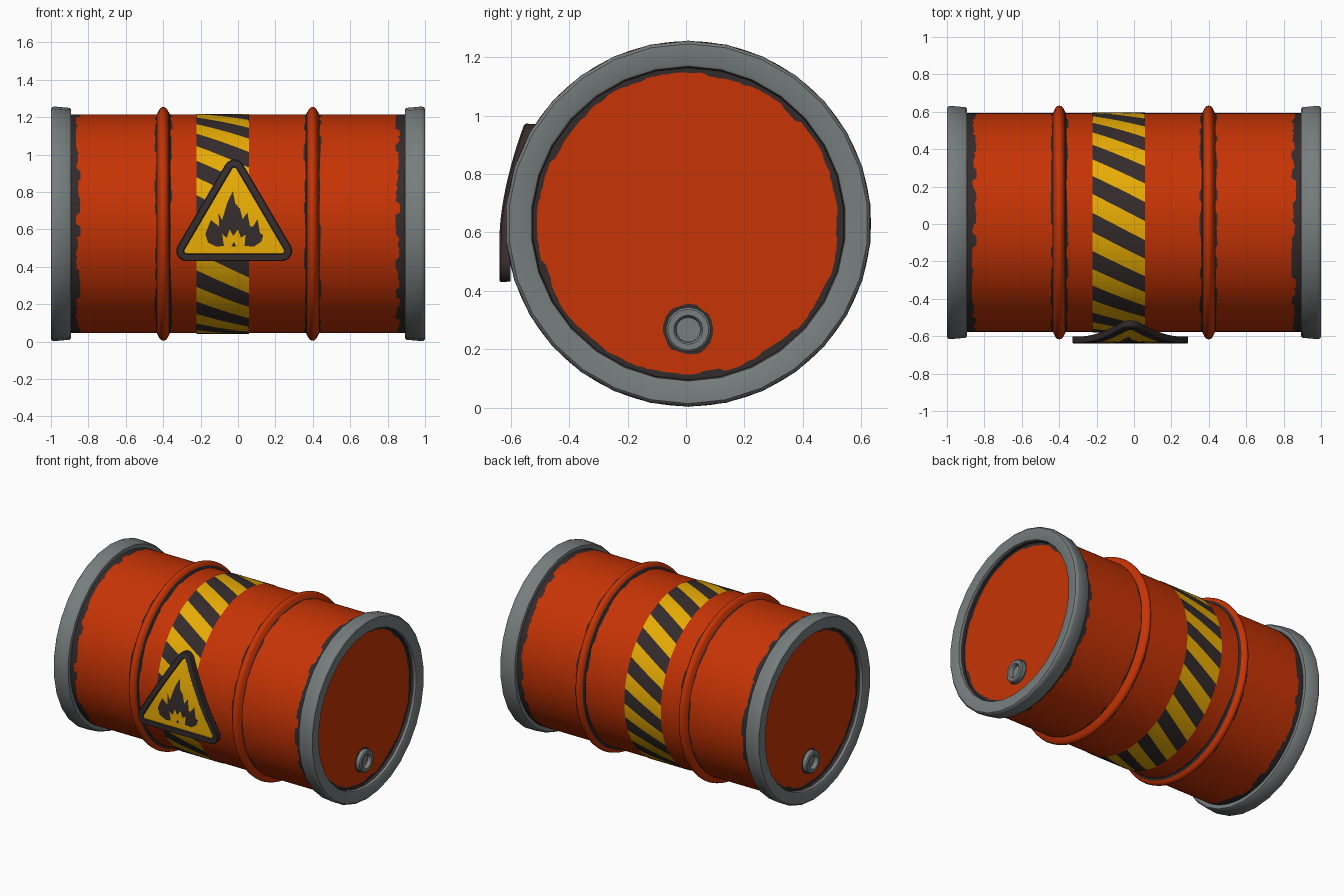
import bpy, bmesh, math, random
from mathutils import Vector

if "Cube" in bpy.data.objects:
    bpy.data.objects.remove(bpy.data.objects["Cube"])

random.seed(4)
CY, CZ = 0.008, 0.63          # barrel axis


def material(name, rgb):
    m = bpy.data.materials.new(name)
    m.diffuse_color = (*rgb, 1)
    m.use_nodes = True
    m.node_tree.nodes["Principled BSDF"].inputs["Base Color"].default_value = m.diffuse_color
    return m


RED, DARK, GREY, YELLOW = range(4)
MATS = [material("barrel_red", (0.57, 0.034, 0.0015)),
        material("worn_black", (0.034, 0.024, 0.025)),
        material("steel_grey", (0.185, 0.207, 0.207)),
        material("warning_yellow", (0.80, 0.41, 0.0015))]


def finish(name, bm, angle=40):
    bmesh.ops.remove_doubles(bm, verts=bm.verts, dist=1e-5)
    me = bpy.data.meshes.new(name)
    bm.to_mesh(me)
    bm.free()
    for m in MATS:
        me.materials.append(m)
    ob = bpy.data.objects.new(name, me)
    bpy.context.collection.objects.link(ob)
    bpy.context.view_layer.objects.active = ob
    ob.select_set(True)
    bpy.ops.object.shade_smooth_by_angle(angle=math.radians(angle))
    ob.select_set(False)
    return ob


def noise(n):
    """Ragged wear value for each step round the barrel, clipped to -1..1."""
    coarse = [random.uniform(-1.3, 1.3) for _ in range(n // 4 + 1)]
    return [max(-1, min(1, coarse[j // 4] + random.uniform(-.4, .4)))
            for j in range(n)]


def lathe(name, prof, mats, n, sx=1, cz=CZ, angle=40):
    """Spin (x, r, x wear, r wear) points round the x axis."""
    bm = bmesh.new()
    rings = []
    for x, r, jx, jr in prof:
        w = noise(n)
        ring = []
        for j in range(n):
            a, rr = 2 * math.pi * j / n, r + jr * w[j]
            ring.append(bm.verts.new((sx * (x + jx * w[j]),
                                      CY + rr * math.sin(a), cz + rr * math.cos(a))))
        rings.append(ring)
    for i in range(len(prof) - 1):
        for j in range(n):
            k = (j + 1) % n
            vs = [rings[i][j], rings[i + 1][j], rings[i + 1][k], rings[i][k]]
            f = bm.faces.new(vs if sx > 0 else vs[::-1])
            f.material_index = mats[i]
    return finish(name, bm, angle)


def plain(points):
    return [(x, r, 0, 0) for x, r in points]


# Body: worn edges by the rims, two rolled ribs with chipped edges
R = 0.585
half = [(-.90, R, 0, 0), (-.854, R, .012, 0), (-.441, R, .006, 0), (-.434, R, 0, 0),
        (-.426, .600, 0, 0), (-.419, .613, 0, 0), (-.410, .622, 0, 0), (-.399, .625, 0, 0),
        (-.388, .622, 0, 0), (-.379, .613, 0, 0), (-.372, .600, 0, 0),
        (-.364, R, 0, 0), (-.357, R, .006, 0)]
hm = [DARK, RED, DARK] + [RED] * 7 + [DARK, DARK]
body = half + [(-x, r, -jx, 0) for x, r, jx, _ in reversed(half)]
lathe("barrel_body", body, hm + [RED] + hm[::-1], 240)

# Ends: steel rim, recessed lid with worn edge, bung with hole
for side, sx in (("right", 1), ("left", -1)):
    rim = plain([(.892, .58), (.892, .612), (.902, .62), (.98, .627), (.992, .625),
                 (1.0, .616), (1.0, .548), (.995, .539), (.98, .536), (.955, .534)])
    lathe(side + "_rim", rim, [GREY] * 8 + [DARK], 30, sx)
    lid = [(.958, .541, 0, 0), (.958, .513, 0, .006), (.958, 0, 0, 0)]
    lathe(side + "_lid", lid, [DARK, RED], 180, sx)
    lathe(side + "_bung_wear", [(.960, .086, 0, .004), (.960, .05, 0, 0)],
          [DARK], 60, sx, .267)
    bung = plain([(.955, .077), (.988, .077), (.994, .07), (.994, .05),
                  (.988, .044), (.968, .042), (.968, 0)])
    lathe(side + "_bung", bung, [GREY] * 6, 18, sx, .267)

# Hazard band: sheared cells in alternating colours on a thin sleeve
PAIRS, SUB, COLS, X0, X1, PHASE = 18, 6, 6, -0.222, 0.06, -0.087
bm = bmesh.new()
n = PAIRS * 2 * SUB
cols = []
for c in range(COLS + 1):
    t = c / COLS
    ring = []
    for j in range(n):
        # stripes fall to the right on the front of the barrel
        a = 2 * math.pi * j / n - 0.25 * t + PHASE
        ring.append(bm.verts.new((X0 + (X1 - X0) * t, CY + (R + .003) * math.sin(a),
                                  CZ + (R + .003) * math.cos(a))))
    cols.append(ring)
for c in range(COLS):
    for j in range(n):
        k = (j + 1) % n
        f = bm.faces.new((cols[c][j], cols[c + 1][j], cols[c + 1][k], cols[c][k]))
        f.material_index = YELLOW if (j // SUB) % 2 else DARK
finish("hazard_band", bm)

# Warning sign: rounded triangle with raised border, bent over the barrel
CORNERS = [((.235, .485), -90), ((-.02, .919), 30), ((-.275, .485), 150)]


def triangle(bm, rad, depth):
    loop = []
    for (x, z), start in CORNERS:
        for s in range(6):
            a = math.radians(start + 24 * s)
            loop.append(bm.verts.new((x + rad * math.cos(a), depth, z + rad * math.sin(a))))
    return loop


bm = bmesh.new()
loops = [triangle(bm, r, d) for r, d in
         ((.053, .038), (.055, .006), (.050, 0), (.018, 0), (.013, .006))]
for a, b in zip(loops, loops[1:]):
    for j in range(len(a)):
        k = (j + 1) % len(a)
        bm.faces.new((a[j], a[k], b[k], b[j])).material_index = DARK
bm.faces.new(loops[0][::-1]).material_index = DARK
bm.faces.new(loops[-1]).material_index = YELLOW
# Flame symbol
flame = [(-.115, .508), (-.075, .512), (-.10, .535), (-.085, .575), (-.06, .555),
         (-.045, .60), (-.025, .565), (.0, .60), (.015, .555), (.045, .575),
         (.06, .535), (.035, .512), (.085, .508), (.125, .535), (.135, .57),
         (.108, .585), (.105, .655), (.08, .615), (.055, .615), (.05, .69),
         (.025, .655), (.01, .71), (-.015, .74), (-.027, .805), (-.055, .75),
         (-.05, .71), (-.085, .65), (-.105, .69), (-.10, .615), (-.145, .65),
         (-.14, .59), (-.175, .575), (-.16, .53)]
spark = [(-.035, .51), (-.01, .51), (-.022, .535)]
for shape in (flame, spark):
    f = bm.faces.new([bm.verts.new((x, .003, z)) for x, z in shape])
    f.material_index = DARK
bmesh.ops.triangulate(bm, faces=bm.faces)
for i in range(10):
    bmesh.ops.bisect_plane(bm, geom=bm.verts[:] + bm.edges[:] + bm.faces[:],
                           plane_co=Vector((0, 0, .6013 + .037 * i)),
                           plane_no=Vector((0, 0, 1)))
for v in bm.verts:
    v.co.y += -.639 + .085 * (max(0, v.co.z - .58) / .39) ** 1.7
finish("warning_sign", bm, 30)
